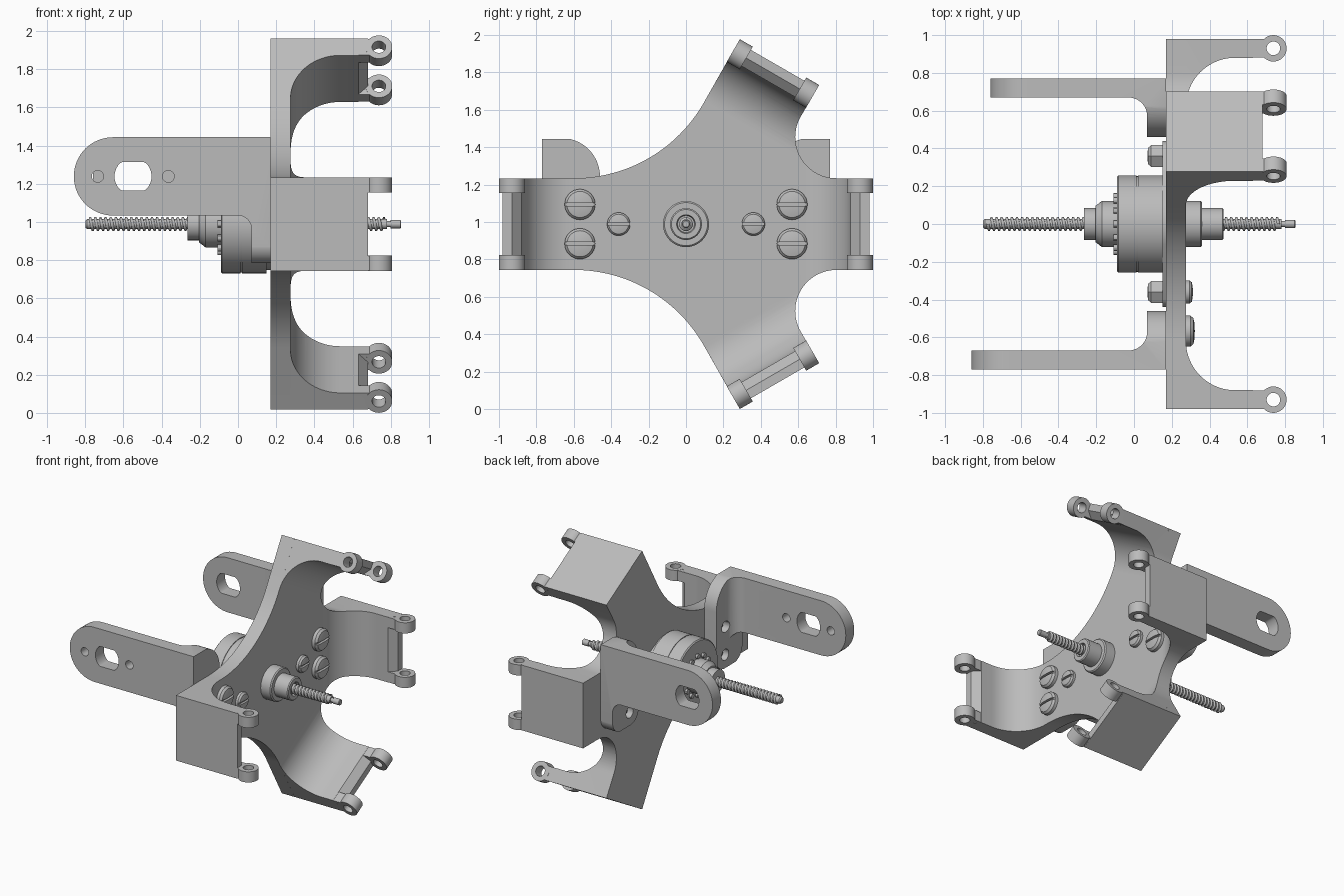
import bpy, bmesh, math
from mathutils import Matrix, Vector

cube = bpy.data.objects.get("Cube")
if cube:
    bpy.data.objects.remove(cube)

AXIS_HEIGHT = 0.989
HALF = 0.245          # half width of every arm
parts = []

metal = bpy.data.materials.new("plain grey metal")
metal.use_nodes = True
metal.diffuse_color = (0.5, 0.5, 0.5, 1)
metal.node_tree.nodes["Principled BSDF"].inputs["Base Color"].default_value = (0.5, 0.5, 0.5, 1)


def finish(name, bm):
    bmesh.ops.recalc_face_normals(bm, faces=bm.faces)
    mesh = bpy.data.meshes.new(name)
    bm.to_mesh(mesh)
    bm.free()
    obj = bpy.data.objects.new(name, mesh)
    bpy.context.scene.collection.objects.link(obj)
    parts.append(obj)
    return obj


def arc(cu, cv, r, start, end, n=16):
    angles = [math.radians(start + (end - start) * i / n) for i in range(n + 1)]
    return [(cu + r * math.cos(a), cv + r * math.sin(a)) for a in angles]


def circle(cu, cv, r, n=32):
    return arc(cu, cv, r, 0, 360, n)[:-1]


def prism(name, pts, axis, a, b):
    """Extrude a flat outline along an axis from a to b."""
    place = {"x": lambda u, v, d: (d, u, v),
             "y": lambda u, v, d: (u, d, v),
             "z": lambda u, v, d: (u, v, d)}[axis]
    bm = bmesh.new()
    low, high = ([bm.verts.new(place(u, v, d)) for u, v in pts] for d in (a, b))
    bm.faces.new(low)
    bm.faces.new(high)
    for i in range(len(pts)):
        j = (i + 1) % len(pts)
        bm.faces.new((low[i], low[j], high[j], high[i]))
    return finish(name, bm)


def lathe(name, profile, y=0, z=0, steps=48, closed=False):
    """Turn (x, radius) points about the x axis."""
    bm = bmesh.new()
    vs = [bm.verts.new((x, 0, r)) for x, r in profile]
    pairs = list(zip(vs, vs[1:])) + ([(vs[-1], vs[0])] if closed else [])
    es = [bm.edges.new(p) for p in pairs]
    bmesh.ops.spin(bm, geom=vs + es, cent=(0, 0, 0), axis=(1, 0, 0),
                   angle=math.tau, steps=steps, use_merge=True)
    bmesh.ops.remove_doubles(bm, verts=bm.verts, dist=1e-5)
    bmesh.ops.translate(bm, verts=bm.verts, vec=Vector((0, y, z)))
    return finish(name, bm)


def boolean(obj, tool, operation):
    mod = obj.modifiers.new("cut", "BOOLEAN")
    mod.operation, mod.object, mod.solver = operation, tool, "EXACT"
    deps = bpy.context.evaluated_depsgraph_get()
    mesh = bpy.data.meshes.new_from_object(obj.evaluated_get(deps))
    obj.modifiers.clear()
    obj.data = mesh
    parts.remove(tool)
    bpy.data.objects.remove(tool)


def outline(reach):
    """Four-armed plate outline in y, z; the arms end at reach."""
    along, side = Vector((0.5, math.sqrt(0.75))), Vector((-math.sqrt(0.75), 0.5))
    top = [(-reach, HALF)] + arc(-0.6, HALF + 0.8, 0.8, -90, -30, 32)
    top += [tuple(along * reach + side * HALF), tuple(along * reach - side * HALF)]
    top += arc(0.804, HALF + 0.22, 0.22, 150, 270, 24) + [(reach, HALF)]
    return top + [(y, -z) for y, z in reversed(top)]


# Four-armed frame with curved, upturned ends
frame = prism("frame", outline(0.98), "x", 0.17, 0.275)
arm_profile = ([(0.17, 0.6), (0.17, 0.98), (0.68, 0.98), (0.68, 0.93), (0.63, 0.88)]
               + arc(0.535, 0.62, 0.26, 90, 180, 20) + [(0.275, 0.6)])
for i, angle in enumerate((0, 60, 180, -60)):
    turn = Matrix.Rotation(math.radians(angle), 4, "X")
    arm = prism("arm", arm_profile, "z", -0.4, 0.4)
    arm.data.transform(turn)
    boolean(arm, prism("blank", outline(1.05), "x", 0, 1), "INTERSECT")
    boolean(frame, arm, "UNION")

    # Hinge lugs at both corners of the arm
    for low in (-HALF, HALF - 0.08):
        high = low + 0.08
        lug = lathe(f"hinge_lug_{i}", [(low, 0.036), (low, 0.07), (high, 0.07), (high, 0.036)],
                    closed=True, steps=32)
        lug.data.transform(turn @ Matrix.Translation((0.738, 0.93, 0))
                           @ Matrix.Rotation(math.radians(-90), 4, "Y"))
        root = prism(f"lug_root_{i}", [(0.6, 0.881), (0.695, 0.881), (0.695, 0.979), (0.6, 0.979)],
                     "z", low + 0.001, high - 0.001)
        root.data.transform(turn)

# Side brackets: L section trimmed by a side outline and a foot outline
for name, s, end in (("front_bracket", -1, -0.655), ("back_bracket", 1, -0.555)):
    section = ([(0.17, 0.77), (-1, 0.77), (-1, 0.67)]
               + arc(-0.03, 0.57, 0.1, 90, 0, 12) + [(0.07, 0.4), (0.17, 0.4)])
    bracket = prism(name, [(x, s * y) for x, y in section], "z", -0.5, 0.6)
    side = ([(0.3, -0.4), (0.3, 0.455)] + arc(end, 0.25, 0.205, 90, 270, 32)
            + arc(0, -0.026, 0.071, 90, 0, 10) + [(0.071, -0.4)])
    boolean(bracket, prism("side_trim", side, "y", -1, 1), "INTERSECT")
    foot = (arc(0.671, -0.105, 0.1, -90, 0) + [(0.771, 0.46)]
            + arc(0.666, 0.254, 0.206, 90, 180) + arc(0.56, -0.105, 0.1, 180, 270))
    boolean(bracket, prism("foot_trim", [(s * y, z) for y, z in foot], "x", -1.2, 0.5), "INTERSECT")
    slot = [(x, max(0.175, min(0.325, z))) for x, z in circle(-0.55, 0.25, 0.097, 40)]
    boolean(bracket, prism("slot_cut", slot, "y", s * 0.6, s * 0.85), "DIFFERENCE")
    if s < 0:
        for x in (-0.735, -0.365):
            boolean(bracket, prism("hole_cut", circle(x, 0.25, 0.031), "y", -0.85, -0.6), "DIFFERENCE")
    for z in (-0.105, 0.105):
        boolean(bracket, prism("screw_cut", circle(s * 0.567, z, 0.042), "x", 0, 0.3), "DIFFERENCE")


# Slotted dome screws on the outer face
def screw(name, y, z, r, h, tail):
    x = 0.27
    head = lathe(name, [(x, 0), (x, r), (x + h * 0.55, r), (x + h * 0.85, r * 0.85),
                        (x + h * 0.97, r * 0.5), (x + h, 0)], y, z, 32)
    cut = [(y - 0.1, z - 0.008), (y + 0.1, z - 0.008), (y + 0.1, z + 0.008), (y - 0.1, z + 0.008)]
    boolean(head, prism("slot", cut, "x", x + h * 0.6, x + 0.2), "DIFFERENCE")
    lathe(name + "_shank", [(tail, 0), (tail, 0.03), (0.2, 0.03), (0.2, 0)], y, z, 24)


for s in (-1, 1):
    for z in (-0.105, 0.105):
        screw("bracket_screw", s * 0.567, z, 0.082, 0.052, 0.11)
    screw("flange_screw", s * 0.36, 0, 0.062, 0.042, 0.072)
    lathe("flange_nut", [(0.075, 0), (0.075, 0.05), (0.09, 0.066), (0.15, 0.066), (0.15, 0)],
          s * 0.36, 0, 6)

# Motor with flange and stepped nose
flange = (arc(0.36, 0, 0.08, -60, 60) + arc(0, 0, 0.24, 60, 120)
          + arc(-0.36, 0, 0.08, 120, 240) + arc(0, 0, 0.24, 240, 300))
prism("motor_flange", flange, "x", 0.15, 0.171)
lathe("motor_body", [(-0.09, 0), (-0.09, 0.25), (-0.083, 0.258), (0.014, 0.258), (0.014, 0.253),
                     (0.02, 0.253), (0.02, 0.258), (0.15, 0.258), (0.15, 0)], steps=64)
lathe("motor_nose", [(-0.265, 0), (-0.265, 0.085), (-0.205, 0.085), (-0.205, 0.095), (-0.17, 0.122),
                     (-0.085, 0.122), (-0.085, 0)])
for k in range(12):
    a = math.tau * k / 12
    lathe("nose_screw", [(-0.108, 0), (-0.108, 0.018), (-0.085, 0.018), (-0.085, 0)],
          0.145 * math.cos(a), 0.145 * math.sin(a), 12)
lathe("outer_hub", [(0.2, 0), (0.2, 0.123), (0.352, 0.123), (0.36, 0.115), (0.36, 0.085),
                    (0.468, 0.085), (0.475, 0.078), (0.475, 0.05), (0.455, 0.045), (0.455, 0)])

# Lead screw: plain core with a helical thread
lathe("lead_screw_core", [(-0.8, 0), (-0.8, 0.018), (-0.79, 0.026), (0.78, 0.026), (0.78, 0.016),
                          (0.8, 0.016), (0.8, 0.022), (0.85, 0.022), (0.855, 0.017), (0.855, 0)], steps=24)
PITCH = 0.027
bm = bmesh.new()
ridge = [bm.verts.new((-0.79 + PITCH * (t + f), 0, r)) for t in range(57)
         for f, r in ((0, 0.024), (0.25, 0.024), (0.42, 0.037), (0.72, 0.037), (0.9, 0.024))]
for pair in zip(ridge, ridge[1:]):
    bm.edges.new(pair)
thread = finish("lead_screw_thread", bm)
helix = thread.modifiers.new("helix", "SCREW")
helix.axis, helix.screw_offset, helix.angle = "X", PITCH, math.tau
helix.steps = helix.render_steps = 24
helix.use_normal_calculate = True

# Shared material, height and shading
bpy.ops.object.select_all(action="DESELECT")
for obj in parts:
    obj.data.materials.clear()
    obj.data.materials.append(metal)
    obj.location.z += AXIS_HEIGHT
    obj.select_set(True)
bpy.context.view_layer.objects.active = frame
bpy.ops.object.shade_smooth_by_angle(angle=math.radians(30))
